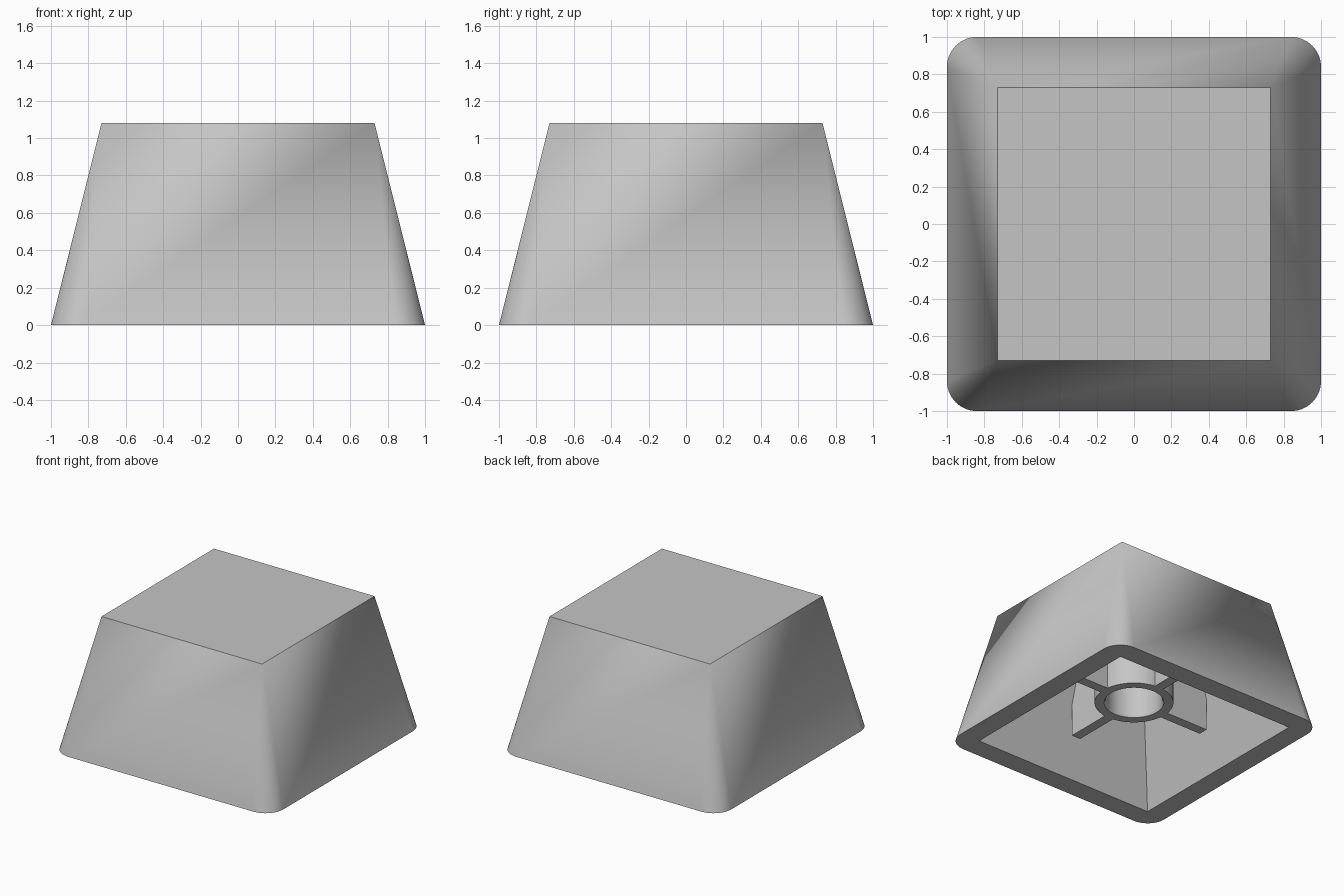
import bpy, bmesh
from math import sin, cos, pi, tau
from mathutils import Matrix

cube = bpy.data.objects.get("Cube")
if cube:
    bpy.data.objects.remove(cube, do_unlink=True)

plastic = bpy.data.materials.new("grey_plastic")
GREY = (0.56, 0.56, 0.56, 1)
plastic.diffuse_color = GREY
plastic.use_nodes = True
plastic.node_tree.nodes["Principled BSDF"].inputs["Base Color"].default_value = GREY

HEIGHT, CEILING = 1.08, 0.915
BASE_HALF, TOP_HALF, CORNER = 1.0, 0.73, 0.16
CAVITY_HALF, CEILING_HALF = 0.828, 0.575
STEM_Z = 0.274
SIGNS = [(1, 1), (-1, 1), (-1, -1), (1, -1)]


def finish(bm, name):
    """Turn a bmesh into a smooth object with sharp edges kept."""
    bmesh.ops.recalc_face_normals(bm, faces=bm.faces)
    mesh = bpy.data.meshes.new(name)
    bm.to_mesh(mesh)
    bm.free()
    mesh.materials.append(plastic)
    obj = bpy.data.objects.new(name, mesh)
    bpy.context.collection.objects.link(obj)
    bpy.ops.object.select_all(action='DESELECT')
    obj.select_set(True)
    bpy.context.view_layer.objects.active = obj
    bpy.ops.object.shade_smooth_by_angle(angle=pi / 6)
    weighted = obj.modifiers.new("weighted_normals", 'WEIGHTED_NORMAL')
    weighted.keep_sharp = True
    return obj


# Hollow tapered shell: rounded base corners fan into square top and cavity corners
bm = bmesh.new()
STEPS = 14


def square(half, z):
    return [bm.verts.new((sx * half, sy * half, z)) for sx, sy in SIGNS]


top = square(TOP_HALF, HEIGHT)
cavity = square(CAVITY_HALF, 0)
ceiling = square(CEILING_HALF, CEILING)
arcs = []
for i, (sx, sy) in enumerate(SIGNS):
    angles = [(i + k / STEPS) * pi / 2 for k in range(STEPS + 1)]
    centre = BASE_HALF - CORNER
    arcs.append([bm.verts.new((sx * centre + CORNER * cos(a),
                               sy * centre + CORNER * sin(a), 0)) for a in angles])
bm.faces.new(top)
bm.faces.new(ceiling)
for i in range(4):
    j = (i + 1) % 4
    for inner in (top, cavity):
        for a, b in zip(arcs[i], arcs[i][1:]):
            bm.faces.new((a, b, inner[i]))
        bm.faces.new((arcs[i][-1], arcs[j][0], inner[j], inner[i]))
    bm.faces.new((cavity[i], cavity[j], ceiling[j], ceiling[i]))
finish(bm, "cap_shell")

# Round socket with a chamfered mouth, hanging from the ceiling
bm = bmesh.new()
SIDES = 64
profile = [(0.297, CEILING), (0.297, STEM_Z), (0.225, STEM_Z),
           (0.212, STEM_Z + 0.025), (0.212, CEILING)]
rings = [[bm.verts.new((r * cos(tau * k / SIDES), r * sin(tau * k / SIDES), z))
          for k in range(SIDES)] for r, z in profile]
for lower, upper in zip(rings, rings[1:]):
    for k in range(SIDES):
        n = (k + 1) % SIDES
        bm.faces.new((lower[k], lower[n], upper[n], upper[k]))
finish(bm, "stem_socket")

# Four support ribs joining the socket to the walls
RIB_HALF = 0.04
rib_profile = [(0.29, STEM_Z), (0.68, STEM_Z), (0.68, 0.56),
               (CEILING_HALF + 0.01, CEILING), (0.29, CEILING)]
for i, side in enumerate(("left", "back", "right", "front")):
    bm = bmesh.new()
    face = bm.faces.new([bm.verts.new((x, -RIB_HALF, z)) for x, z in rib_profile])
    grown = bmesh.ops.extrude_face_region(bm, geom=[face], use_keep_orig=True)
    moved = [g for g in grown["geom"] if isinstance(g, bmesh.types.BMVert)]
    bmesh.ops.translate(bm, verts=moved, vec=(0, 2 * RIB_HALF, 0))
    bmesh.ops.rotate(bm, verts=bm.verts, cent=(0, 0, 0),
                     matrix=Matrix.Rotation(i * pi / 2, 3, 'Z'))
    finish(bm, side + "_rib")
